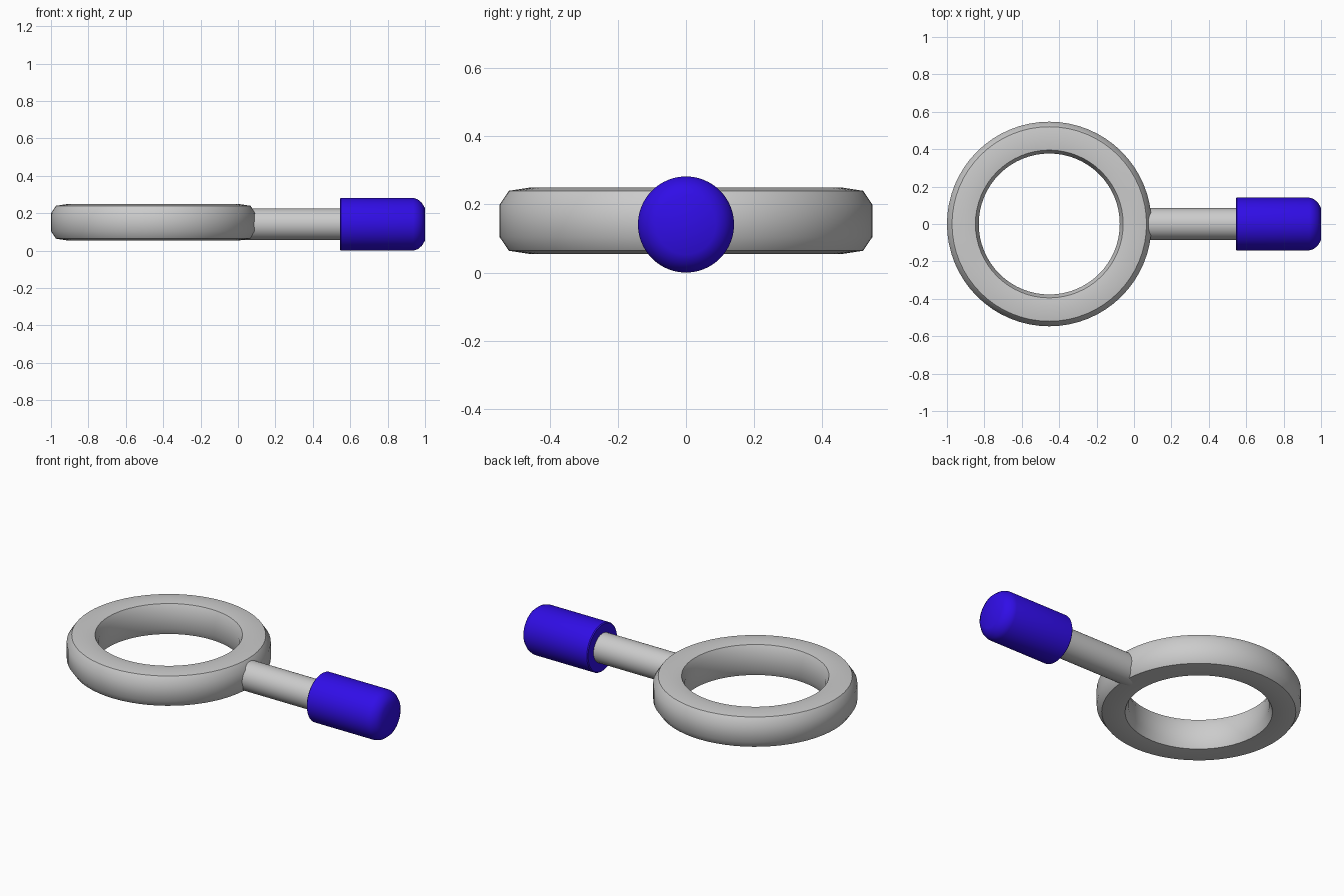
import bpy, bmesh, math
from mathutils import Matrix

cube = bpy.data.objects.get("Cube")
if cube:
    bpy.data.objects.remove(cube, do_unlink=True)


def material(name, color):
    m = bpy.data.materials.new(name)
    m.diffuse_color = color
    m.use_nodes = True
    m.node_tree.nodes["Principled BSDF"].inputs["Base Color"].default_value = color
    return m


def lathe(name, profile, mat, location, closed=False, along_x=False, steps=64, angle=40):
    """Spin (radius, height) points about z; optionally lay the axis along +x."""
    bm = bmesh.new()
    verts = [bm.verts.new((r, 0, h)) for r, h in profile]
    edges = [bm.edges.new(pair) for pair in zip(verts, verts[1:])]
    if closed:
        edges.append(bm.edges.new((verts[-1], verts[0])))
    bmesh.ops.spin(bm, geom=verts + edges, cent=(0, 0, 0), axis=(0, 0, 1),
                   angle=math.tau, steps=steps)
    bmesh.ops.remove_doubles(bm, verts=bm.verts, dist=0.0001)
    if along_x:
        bm.transform(Matrix.Rotation(math.pi / 2, 4, 'Y'))
    bmesh.ops.recalc_face_normals(bm, faces=bm.faces)
    mesh = bpy.data.meshes.new(name)
    bm.to_mesh(mesh)
    bm.free()
    mesh.materials.append(mat)
    ob = bpy.data.objects.new(name, mesh)
    ob.location = location
    bpy.context.collection.objects.link(ob)
    bpy.ops.object.select_all(action='DESELECT')
    ob.select_set(True)
    bpy.context.view_layer.objects.active = ob
    bpy.ops.object.shade_smooth_by_angle(angle=math.radians(angle))
    return ob


metal = material("light grey metal", (0.6, 0.6, 0.6, 1))
blue = material("blue plastic", (0.03, 0.004, 0.8, 1))

# Ring with crowned top and bottom and bevelled rims
half = [(0.377, 0.05), (0.395, 0.09), (0.455, 0.098), (0.52, 0.088), (0.547, 0.048)]
ring = half + [(r, -h) for r, h in reversed(half)]
lathe("ring", ring, metal, (-0.453, 0, 0.152), closed=True)

# Round shaft from the ring into the grip
AXIS = 0.141
lathe("shaft", [(0, 0), (0.085, 0), (0.085, 0.56), (0, 0.56)], metal,
      (0.02, 0, AXIS), along_x=True)

# Grip with a rounded outer end
grip = [(0, 0), (0.136, 0), (0.141, 0.005), (0.141, 0.392),
        (0.134, 0.415), (0.115, 0.438), (0.088, 0.454), (0, 0.455)]
lathe("grip", grip, blue, (0.545, 0, AXIS), along_x=True)
